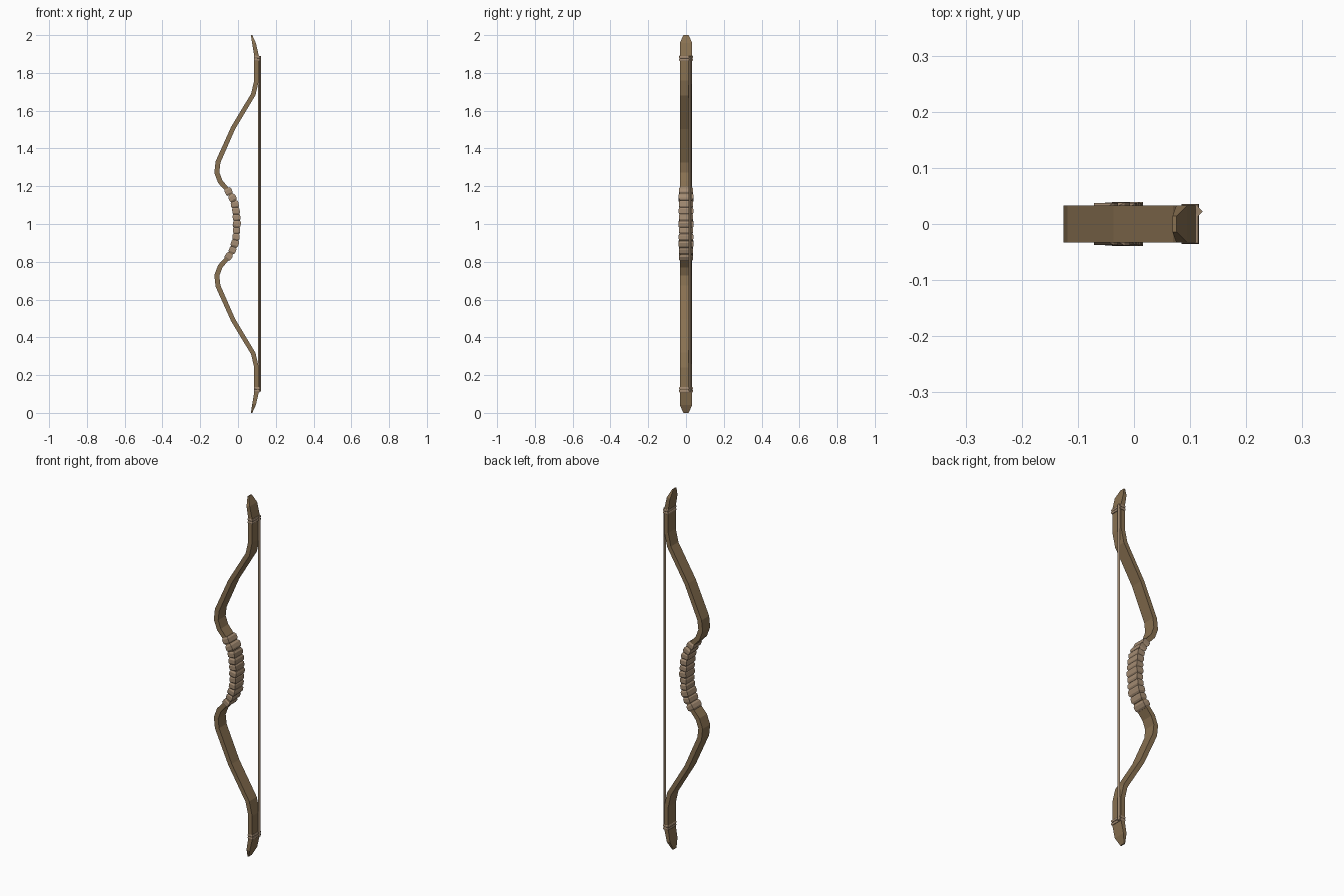
import bpy, bmesh, math, random
from mathutils import Vector, Matrix

if "Cube" in bpy.data.objects:
    bpy.data.objects.remove(bpy.data.objects["Cube"])
random.seed(4)

def material(name, col):
    m = bpy.data.materials.new(name)
    m.diffuse_color = (*col, 1)
    m.use_nodes = True
    m.node_tree.nodes["Principled BSDF"].inputs["Base Color"].default_value = m.diffuse_color
    return m

wood = material("brown wood", (0.25, 0.165, 0.083))
leather = material("tan wrap", (0.37, 0.26, 0.17))
cord = material("bowstring tan", (0.30, 0.215, 0.14))

def finish(bm, name, mat):
    bmesh.ops.recalc_face_normals(bm, faces=bm.faces)
    me = bpy.data.meshes.new(name)
    bm.to_mesh(me)
    bm.free()
    me.materials.append(mat)
    ob = bpy.data.objects.new(name, me)
    bpy.context.collection.objects.link(ob)
    return ob

def loft(bm, rings):
    vs = [[bm.verts.new(p) for p in r] for r in rings]
    n = len(vs[0])
    for a, b in zip(vs, vs[1:]):
        for i in range(n):
            bm.faces.new((a[i], a[(i + 1) % n], b[(i + 1) % n], b[i]))
    bm.faces.new(vs[0][::-1])
    bm.faces.new(vs[-1])

# Upper half of the bow centreline: x, z, thickness, half width
half = [(-0.006, 1.0, .024, .033), (-0.009, 1.06, .024, .033), (-0.018, 1.11, .024, .033),
        (-0.034, 1.15, .024, .033), (-0.058, 1.183, .024, .033), (-0.094, 1.224, .026, .033),
        (-0.112, 1.272, .026, .033), (-0.106, 1.328, .026, .033), (-0.026, 1.508, .024, .033),
        (0.081, 1.686, .024, .033), (0.098, 1.76, .024, .033), (0.098, 1.89, .024, .033),
        (0.085, 1.955, .020, .033), (0.072, 2.0, .007, .014)]
path = [(x, 2 - z, t, w) for x, z, t, w in half[:0:-1]] + half
pts = [Vector((p[0], 0, p[1])) for p in path]

# Bow stave: rectangular section swept with mitred corners
rings = []
for i, (x, z, t, w) in enumerate(path):
    d1 = (pts[i] - pts[max(i - 1, 0)]).normalized()
    d2 = (pts[min(i + 1, len(pts) - 1)] - pts[i]).normalized()
    tan = (d1 + d2).normalized()
    miter = max(tan.dot(d2 if d2.length else d1), 0.7)
    n = Vector((tan.z, 0, -tan.x)) * (t / 2 / miter)
    if i in (0, len(pts) - 1):
        n = Vector((t / 2, 0, 0))
    y = Vector((0, w, 0))
    rings.append([pts[i] + n + y, pts[i] - n + y, pts[i] - n - y, pts[i] + n - y])
bm = bmesh.new()
loft(bm, rings)
finish(bm, "bow_stave", wood)

def centre(z):
    """Centreline x and slope at height z."""
    for a, b in zip(pts, pts[1:]):
        if a.z <= z <= b.z:
            return a.lerp(b, (z - a.z) / (b.z - a.z)), (b - a).normalized()

def band(bm, pos, direction, hx, hy, h, tilt, cut):
    """Rectangular wrap with chamfered upper and lower rims."""
    rot = Matrix.Rotation(math.atan2(direction.x, direction.z) + tilt, 4, 'Y')
    mat = Matrix.Translation(pos) @ rot
    rs = []
    for k, c in ((-.5, cut), (-.25, 0), (.25, 0), (.5, cut)):
        a, b = hx - c, hy - c
        rs.append([mat @ Vector((sx * a, sy * b, k * h))
                   for sx, sy in ((1, 1), (-1, 1), (-1, -1), (1, -1))])
    loft(bm, rs)

# Grip wraps
bm = bmesh.new()
count = 11
for i in range(count):
    z = 0.828 + 0.344 * i / (count - 1)
    p, d = centre(z)
    band(bm, p, d, .019 + random.uniform(-.001, .002), .039 + random.uniform(-.002, .001),
         .039, random.uniform(-.22, .22), .0055)
finish(bm, "grip_wraps", leather)

# String ties near both tips
bm = bmesh.new()
for z in (0.116, 0.131, 1.869, 1.884):
    band(bm, Vector((0.1, 0, z)), Vector((0, 0, 1)), .0155, .036, .013,
         random.uniform(-.1, .1), .002)
finish(bm, "string_ties", leather)

# Bowstring: four-sided cord
bm = bmesh.new()
loft(bm, [[(0.1145 + .008 * math.cos(k * math.pi / 2), .022 + .008 * math.sin(k * math.pi / 2), z)
           for k in range(4)] for z in (0.112, 1.89)])
finish(bm, "bowstring", cord)
